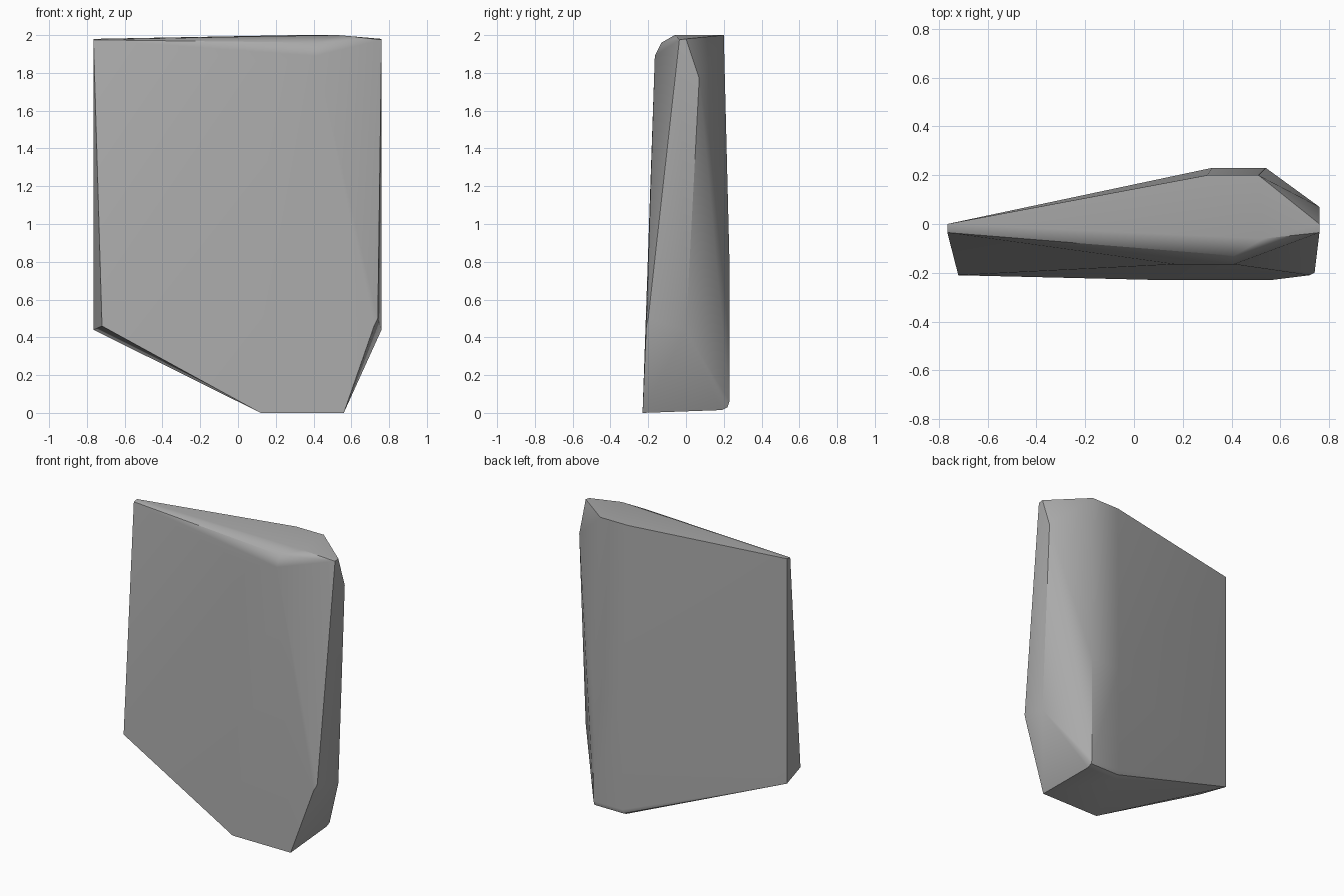
import bpy
import bmesh
import math

default_cube = bpy.data.objects.get("Cube")
if default_cube:
    bpy.data.objects.remove(default_cube, do_unlink=True)


def make_material(name, colour):
    material = bpy.data.materials.new(name)
    material.use_nodes = True
    material.diffuse_color = colour
    material.node_tree.nodes["Principled BSDF"].inputs["Base Color"].default_value = colour
    return material


def hull_object(name, corners, material):
    """Wrap the chiselled corner points in one faceted solid."""
    shape = bmesh.new()
    for corner in corners:
        shape.verts.new(corner)
    result = bmesh.ops.convex_hull(shape, input=shape.verts)
    unused = {item for item in result["geom_interior"] + result["geom_unused"]
              if isinstance(item, bmesh.types.BMVert)}
    bmesh.ops.delete(shape, geom=list(unused), context="VERTS")
    bmesh.ops.dissolve_limit(shape, angle_limit=math.radians(1),
                             verts=shape.verts, edges=shape.edges)
    bmesh.ops.recalc_face_normals(shape, faces=shape.faces)
    mesh = bpy.data.meshes.new(name)
    shape.to_mesh(mesh)
    shape.free()
    mesh.materials.append(material)
    rock = bpy.data.objects.new(name, mesh)
    bpy.context.collection.objects.link(rock)
    return rock


# Front face: pointed foot, wide shoulders, clipped upper edge
front = [(.12, -.23, 0), (.56, -.23, 0), (-.72, -.21, .46), (.72, -.21, .46),
         (.17, -.165, 1.85), (.41, -.165, 1.89), (.41, -.13, 1.96)]

# Thin edge on one side, broader chamfered edge on the other
thin_side = [(-.765, 0, .44), (-.765, 0, 1.98), (-.765, -.035, 1.975)]
broad_side = [(.76, 0, .44), (.74, -.2, .5), (.76, .07, 1.77),
              (.76, 0, 1.98), (.76, -.035, 1.975)]

# Back ridge, leaning slightly forward, with a rounded lower lip
back = [(.53, -.06, 2)]
for x, top_x in ((.32, .3), (.54, .51)):
    back += [(x, .19, .015), (x, .22, .03), (x, .23, .06),
             (x, .23, .8), (top_x, .2, 2)]

stone = make_material("stone grey", (.4, .4, .4, 1))
slab = hull_object("rock_slab", front + thin_side + broad_side + back, stone)

# Soft shading over shallow facets, crisp breaks at the steep ones
bpy.ops.object.select_all(action="DESELECT")
slab.select_set(True)
bpy.context.view_layer.objects.active = slab
bpy.ops.object.shade_smooth_by_angle(angle=math.radians(30))
weighted = slab.modifiers.new("face weighting", "WEIGHTED_NORMAL")
weighted.keep_sharp = True
